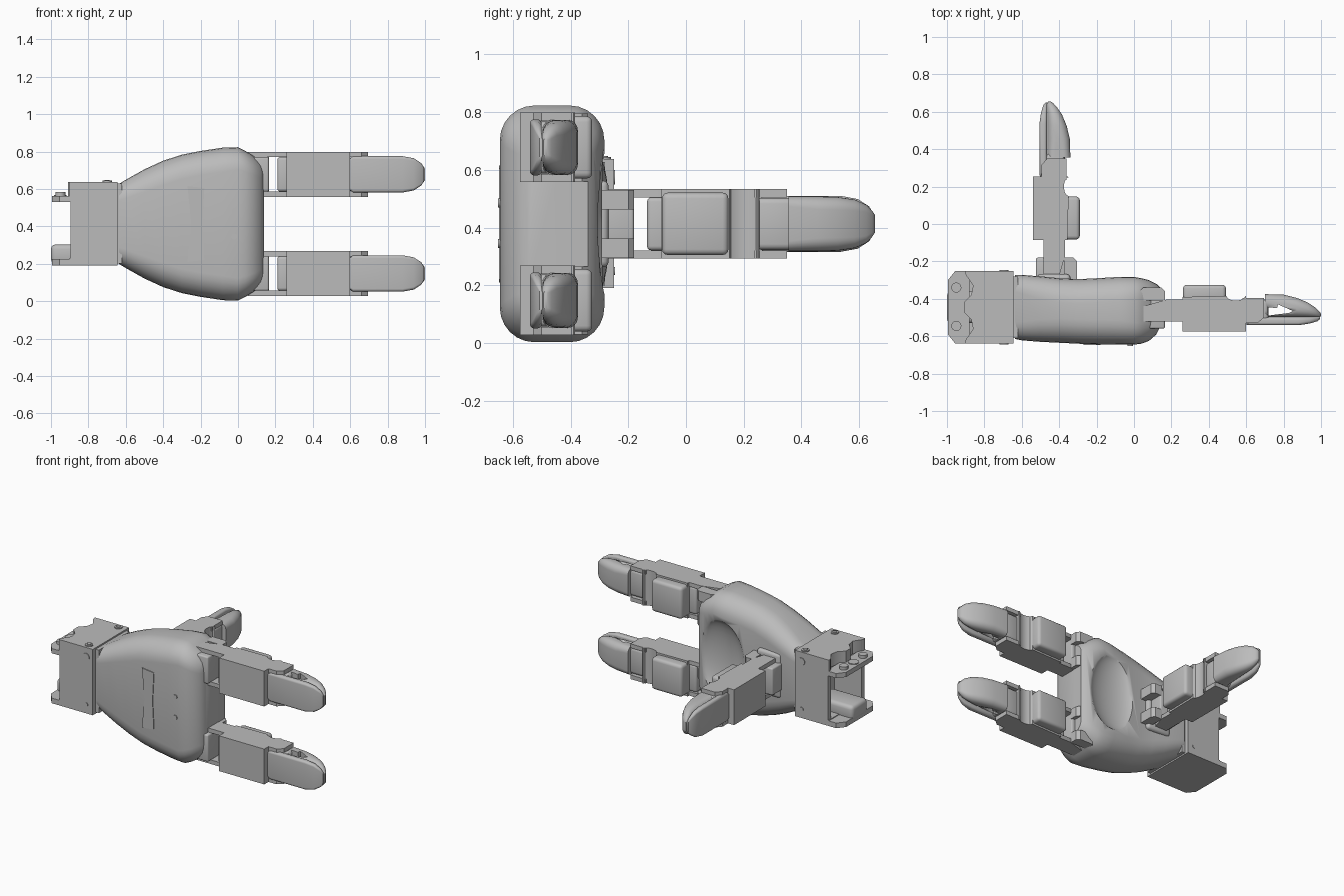
import bpy, bmesh, math
from mathutils import Matrix, Vector

if "Cube" in bpy.data.objects:
    bpy.data.objects.remove(bpy.data.objects["Cube"])

grey = bpy.data.materials.new("plain grey")
grey.use_nodes = True
grey.diffuse_color = (0.5, 0.5, 0.5, 1)
grey.node_tree.nodes["Principled BSDF"].inputs["Base Color"].default_value = (0.5, 0.5, 0.5, 1)
MID = 0.413            # height of the symmetry plane
ID = Matrix.Identity(4)


def finish(name, bm, m=ID, smooth=True):
    bm.transform(m)
    bmesh.ops.recalc_face_normals(bm, faces=bm.faces)
    me = bpy.data.meshes.new(name)
    bm.to_mesh(me)
    bm.free()
    me.materials.append(grey)
    ob = bpy.data.objects.new(name, me)
    bpy.context.collection.objects.link(ob)
    if smooth:
        bpy.ops.object.select_all(action='DESELECT')
        ob.select_set(True)
        bpy.context.view_layer.objects.active = ob
        bpy.ops.object.shade_smooth_by_angle(angle=math.radians(35))
    return ob


def box(name, x, y, z, m=ID, bevel=0.0):
    bm = bmesh.new()
    bmesh.ops.create_cube(bm, size=1)
    for v in bm.verts:
        v.co = [(a + b) / 2 + c * (b - a) for (a, b), c in zip((x, y, z), v.co)]
    if bevel:
        bmesh.ops.bevel(bm, geom=bm.edges[:], offset=bevel, segments=3, profile=0.5, affect='EDGES')
    return finish(name, bm, m)


def prism(name, pts, z0, z1, m=ID, bevel=0.0):
    """Extrude an x-y outline from z0 to z1."""
    bm = bmesh.new()
    f = bm.faces.new([bm.verts.new((x, y, z0)) for x, y in pts])
    r = bmesh.ops.extrude_face_region(bm, geom=[f])
    for v in r["geom"]:
        if isinstance(v, bmesh.types.BMVert):
            v.co.z = z1
    if bevel:
        bmesh.ops.bevel(bm, geom=bm.edges[:], offset=bevel, segments=2, profile=0.5, affect='EDGES')
    return finish(name, bm, m)


def loft(name, rows, m=ID, zc=0.0, n=7):
    """Skin rounded rectangles; each row is x, y low, y high, half height, radius."""
    bm = bmesh.new()
    rings = []
    for x, y0, y1, h, r in rows:
        r = min(r, h * 0.98, (y1 - y0) * 0.49)
        ring = []
        for q in range(4):
            sy, sz = (1, -1, -1, 1)[q], (1, 1, -1, -1)[q]
            cy, cz = (y0 + y1) / 2 + sy * ((y1 - y0) / 2 - r), sz * (h - r)
            for i in range(n):
                a = (q + i / (n - 1)) * math.pi / 2
                ring.append(bm.verts.new((x, cy + r * math.cos(a), zc + cz + r * math.sin(a))))
        rings.append(ring)
    for a, b in zip(rings, rings[1:]):
        for i in range(len(a)):
            j = (i + 1) % len(a)
            bm.faces.new((a[i], a[j], b[j], b[i]))
    bm.faces.new(rings[0])
    bm.faces.new(rings[-1])
    return finish(name, bm, m)


def disc(name, loc, axis, r, depth, r2=None):
    bm = bmesh.new()
    bmesh.ops.create_cone(bm, cap_ends=True, segments=20, radius1=r, radius2=r if r2 is None else r2, depth=depth)
    rot = Vector((0, 0, 1)).rotation_difference(Vector(axis)).to_matrix().to_4x4()
    return finish(name, bm, Matrix.Translation(loc) @ rot)


def cut(ob, cutter):
    mod = ob.modifiers.new("cut", 'BOOLEAN')
    mod.operation, mod.object, mod.solver = 'DIFFERENCE', cutter, 'EXACT'
    cutter.hide_render = True
    cutter.hide_viewport = True


# Fingers: drawn along +x about z = 0, then placed by a matrix
def finger(tag, m):
    box(tag + "_hub", (0.02, 0.165), (-0.56, -0.40), (-0.092, 0.092), m, 0.01)
    for s in (-1, 1):
        side = tag + ("_upper" if s > 0 else "_lower")
        z0, z1 = s * 0.092, s * 0.12
        prism(side + "_base_bracket", [(0.03, -0.41), (0.03, -0.36), (0.05, -0.34), (0.145, -0.34),
              (0.165, -0.36), (0.165, -0.41)], s * 0.05, s * 0.118, m)
        prism(side + "_link_plate", [(0.05, -0.52), (0.3, -0.52), (0.3, -0.405), (0.17, -0.405),
              (0.05, -0.44)], z0, z1, m)
        prism(side + "_tip_plate", [(0.58, -0.53), (0.66, -0.53), (0.695, -0.5), (0.695, -0.395),
              (0.58, -0.395)], z0, z1, m)
    box(tag + "_inner_lobe", (0.21, 0.3), (-0.52, -0.41), (-0.092, 0.092), m, 0.015)
    # Motor housing with a dished neck behind the cover
    dish = [(0.545 + 0.05 * math.cos(a), -0.385 + 0.025 * math.sin(a))
            for a in [math.pi * (1 + i / 6) for i in range(7)]]
    prism(tag + "_housing", [(0.26, -0.575), (0.6, -0.575), (0.6, -0.39)] + dish[::-1] + [(0.26, -0.39)],
          -0.12, 0.12, m)
    box(tag + "_motor_cover", (0.262, 0.492), (-0.42, -0.325), (-0.108, 0.108), m, 0.02)
    box(tag + "_knuckle", (0.585, 0.72), (-0.525, -0.405), (-0.09, 0.09), m, 0.02)
    # Nail slab and soft pad
    loft(tag + "_nail", [(0.6, -0.538, -0.505, 0.085, 0.012), (0.615, -0.541, -0.5, 0.097, 0.015),
         (0.88, -0.541, -0.5, 0.097, 0.015), (0.94, -0.532, -0.5, 0.086, 0.014),
         (0.98, -0.52, -0.5, 0.06, 0.01), (0.995, -0.508, -0.498, 0.035, 0.004)], m)
    pad = loft(tag + "_pad", [(0.7, -0.498, -0.375, 0.095, 0.035), (0.8, -0.498, -0.378, 0.095, 0.045),
               (0.87, -0.498, -0.395, 0.093, 0.045), (0.93, -0.498, -0.42, 0.084, 0.04),
               (0.97, -0.498, -0.447, 0.066, 0.03), (0.99, -0.498, -0.466, 0.045, 0.015),
               (1.0, -0.493, -0.48, 0.03, 0.005)], m)
    slot = prism(tag + "_pad_slot", [(0.715, -0.49), (0.83, -0.475), (0.85, -0.465), (0.77, -0.43),
                 (0.765, -0.45), (0.715, -0.445)], -0.2, 0.2, m)
    cut(pad, slot)


finger("upper_finger", Matrix.Translation((0, 0, MID + 0.265)))
finger("lower_finger", Matrix.Translation((0, 0, MID - 0.265)))
finger("thumb", Matrix(((0, 1, 0, 0.035), (1, 0, 0, -0.345), (0, 0, 1, MID), (0, 0, 0, 1))))

# Palm shell with a shallow hollow on the gripping side
palm = loft("palm_shell", [
    (-0.635, -0.615, -0.272, 0.215, 0.09), (-0.6, -0.622, -0.272, 0.236, 0.10),
    (-0.5, -0.63, -0.28, 0.292, 0.12), (-0.4, -0.635, -0.29, 0.338, 0.13),
    (-0.3, -0.64, -0.295, 0.37, 0.13), (-0.2, -0.643, -0.29, 0.39, 0.13),
    (-0.08, -0.645, -0.283, 0.408, 0.13), (0.0, -0.645, -0.283, 0.41, 0.12),
    (0.04, -0.64, -0.29, 0.39, 0.11), (0.08, -0.625, -0.30, 0.365, 0.10),
    (0.12, -0.59, -0.32, 0.335, 0.09), (0.14, -0.55, -0.34, 0.31, 0.07)], zc=MID)
bm = bmesh.new()
bmesh.ops.create_uvsphere(bm, u_segments=32, v_segments=16, radius=1)
hollow = finish("palm_hollow", bm, Matrix.Translation((-0.06, -0.26, MID)) @ Matrix.Diagonal((0.19, 0.08, 0.27, 1)))
cut(palm, hollow)
box("thumb_mount", (-0.52, -0.34), (-0.36, -0.268), (MID - 0.15, MID + 0.15), bevel=0.02)

# Back-of-hand panel and screws
prism("back_panel", [(-0.27, 0.21), (-0.18, 0.22), (-0.19, MID), (-0.18, 0.605), (-0.27, 0.615), (-0.25, MID)],
      0.641, 0.648, Matrix(((1, 0, 0, 0), (0, 0, -1, 0), (0, 1, 0, 0), (0, 0, 0, 1))))
for z in (0.345, 0.485):
    disc("palm_screw", (-0.02, -0.645, z), (0, 1, 0), 0.015, 0.012)

# Wrist: top plate, bottom plate and two side walls, open towards the arm
plate = [(-0.9, -0.64), (-0.645, -0.64), (-0.645, -0.25), (-0.9, -0.25)]
flange = [(-0.955, -0.64), (-0.88, -0.64), (-0.88, -0.25), (-0.955, -0.25), (-0.995, -0.30), (-0.995, -0.59)]
scoop = [(-0.9, -0.27), (-0.86, -0.33), (-0.87, -0.38), (-0.91, -0.42), (-0.91, -0.47),
         (-0.87, -0.51), (-0.86, -0.56), (-0.9, -0.62)]
prism("wrist_top", [(-0.645, -0.64), (-0.645, -0.25), (-0.9, -0.25)] + scoop + [(-0.9, -0.64)], 0.55, 0.638)
prism("wrist_flange", flange, 0.53, 0.562)
prism("wrist_bottom", plate, 0.19, 0.23)
prism("wrist_lower_tongue", flange, 0.19, 0.225)
box("wrist_tongue_ridge", (-1.0, -0.72), (-0.53, -0.36), (0.2, 0.303), bevel=0.025)
for y in (-0.64, -0.28):
    box("wrist_side_wall", (-0.895, -0.645), (y, y + 0.03), (0.19, 0.638))
box("wrist_end_wall", (-0.69, -0.62), (-0.61, -0.28), (0.2, 0.628))
for y in (-0.34, -0.545):
    disc("flange_bolt", (-0.95, y, 0.57), (0, 0, 1), 0.027, 0.025)
disc("flange_hub", (-0.95, -0.445, 0.562), (0, 0, 1), 0.034, 0.012)
for y in (-0.285, -0.6):
    disc("top_screw", (-0.7, y, 0.64), (0, 0, 1), 0.025, 0.008)
    disc("top_screw_head", (-0.7, y, 0.643), (0, 0, 1), 0.014, 0.01)
for z, r in ((0.575, 0.025), (0.25, 0.014)):
    for y in (-0.64, -0.25):
        disc("side_screw", (-0.695, y, z), (0, 1, 0), r, 0.008)
